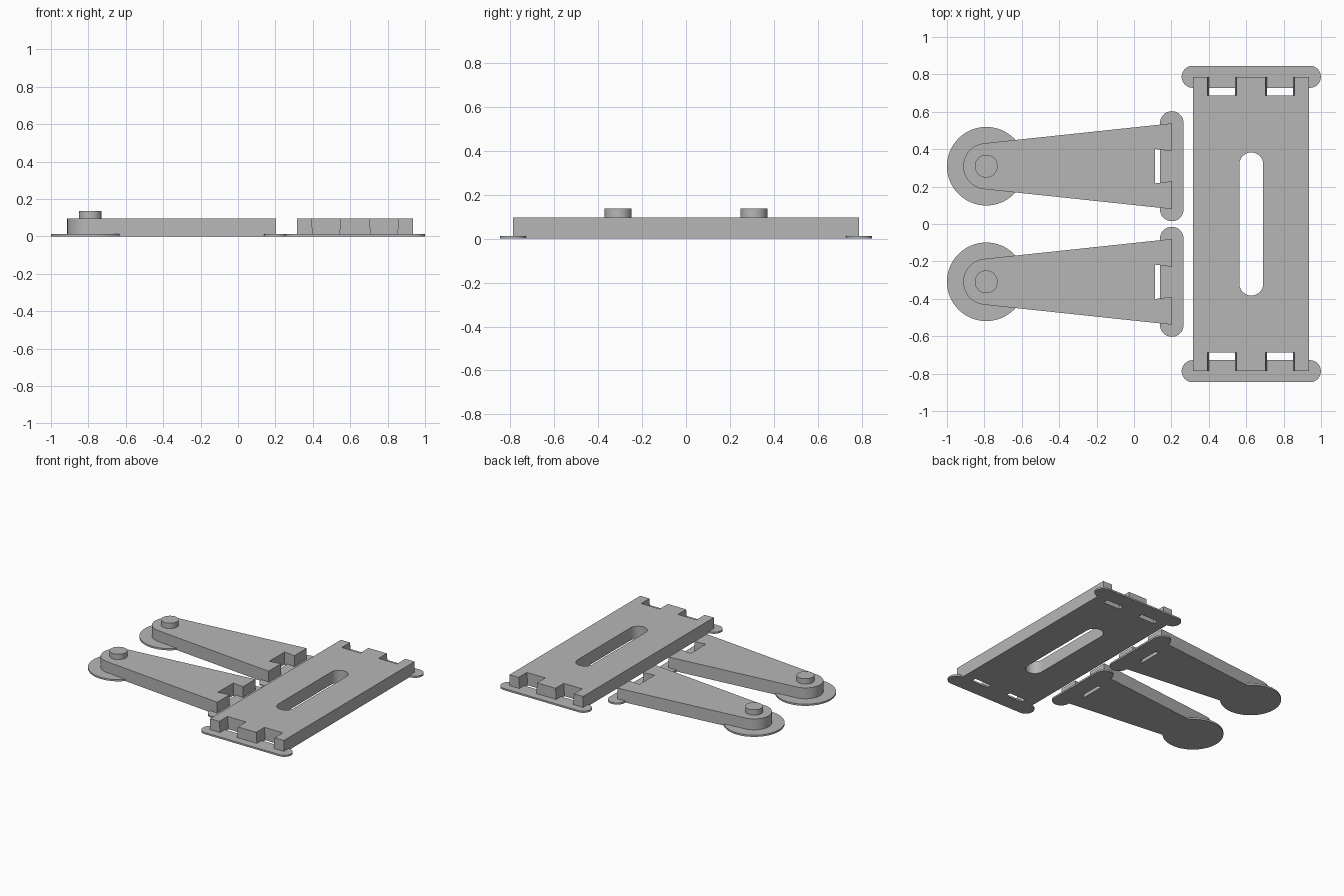
import bpy
import bmesh
from math import cos, sin, pi, asin, radians

if "Cube" in bpy.data.objects:
    bpy.data.objects.remove(bpy.data.objects["Cube"], do_unlink=True)

grey = bpy.data.materials.new("plain grey")
grey.use_nodes = True
colour = (0.47, 0.47, 0.47, 1)
grey.diffuse_color = colour
grey.node_tree.nodes["Principled BSDF"].inputs["Base Color"].default_value = colour

THICK, BRIM, PEG = 0.096, 0.013, 0.137


def arc(cx, cy, r, a0, a1, n=32):
    return [(cx + r * cos(a0 + (a1 - a0) * i / n),
             cy + r * sin(a0 + (a1 - a0) * i / n)) for i in range(n + 1)]


def circle(cx, cy, r):
    return arc(cx, cy, r, 0, 2 * pi, 64)[:-1]


def capsule(cx, cy, length, r, along_x):
    d = length / 2 - r
    if along_x:
        return arc(cx + d, cy, r, -pi / 2, pi / 2) + arc(cx - d, cy, r, pi / 2, 3 * pi / 2)
    return arc(cx, cy + d, r, 0, pi) + arc(cx, cy - d, r, pi, 2 * pi)


def rect(x0, x1, y0, y1):
    return [(x0, y0), (x1, y0), (x1, y1), (x0, y1)]


def prism(name, outline, z0, z1, top=None):
    """Solid between an outline at z0 and a matching one at z1."""
    bm = bmesh.new()
    low = [bm.verts.new((x, y, z0)) for x, y in outline]
    high = [bm.verts.new((x, y, z1)) for x, y in (top or outline)]
    bm.faces.new(low[::-1])
    bm.faces.new(high)
    n = len(low)
    for i in range(n):
        j = (i + 1) % n
        bm.faces.new((low[i], low[j], high[j], high[i]))
    bmesh.ops.recalc_face_normals(bm, faces=bm.faces)
    mesh = bpy.data.meshes.new(name)
    bm.to_mesh(mesh)
    bm.free()
    mesh.materials.append(grey)
    obj = bpy.data.objects.new(name, mesh)
    bpy.context.collection.objects.link(obj)
    return obj


def activate(obj):
    bpy.ops.object.select_all(action='DESELECT')
    obj.select_set(True)
    bpy.context.view_layer.objects.active = obj


def cut(obj, cutter):
    activate(obj)
    mod = obj.modifiers.new("cut", 'BOOLEAN')
    mod.operation = 'DIFFERENCE'
    mod.solver = 'EXACT'
    mod.object = cutter
    bpy.ops.object.modifier_apply(modifier=mod.name)
    bpy.data.objects.remove(cutter, do_unlink=True)


# Slotted plate with two notches at each end
PX = 0.627
parts = [prism("slotted_plate", rect(0.316, 0.936, -0.786, 0.786), 0, THICK)]
plate = parts[0]
cut(plate, prism("slot_cutter", capsule(PX, 0, 0.765, 0.064, False), -0.05, 0.15))
for s in (-1, 1):
    y0, y1 = sorted((s * 0.687, s * 0.9))
    for x in (0.471, 0.781):
        cut(plate, prism("notch_cutter", rect(x - 0.070, x + 0.070, y0, y1), -0.002, THICK + 0.002,
                         rect(x - 0.078, x + 0.078, y0, y1)))
    # Thin rounded foot under each plate end
    side = "back" if s > 0 else "front"
    parts.append(prism(side + "_plate_foot", capsule(PX, s * 0.787, 0.744, 0.059, True), 0, BRIM))

# Two tapered arms, each with a peg, a round foot and a rounded foot
AX, R, END, HALF = -0.79, 0.123, 0.202, 0.229
tilt = asin((HALF - R) / (END - AX))
for s, side in ((-1, "front"), (1, "back")):
    cy = s * 0.309
    outline = arc(AX, cy, R, pi / 2 + tilt, 3 * pi / 2 - tilt)
    outline += [(END, cy - HALF), (END, cy + HALF)]
    arm = prism(side + "_arm", outline, 0, THICK)
    notch = [(0.112, cy - 0.092), (0.212, cy - 0.079), (0.212, cy + 0.079), (0.112, cy + 0.092)]
    cut(arm, prism("notch_cutter", notch, -0.05, 0.15))
    parts += [arm,
              prism(side + "_peg", circle(AX, cy, 0.061), THICK - 0.01, PEG),
              prism(side + "_round_foot", circle(AX, cy, 0.21), 0, BRIM),
              prism(side + "_arm_foot", capsule(0.202, cy, 0.588, 0.063, False), 0, BRIM)]

for obj in parts:
    activate(obj)
    bpy.ops.object.shade_smooth_by_angle(angle=radians(30))
